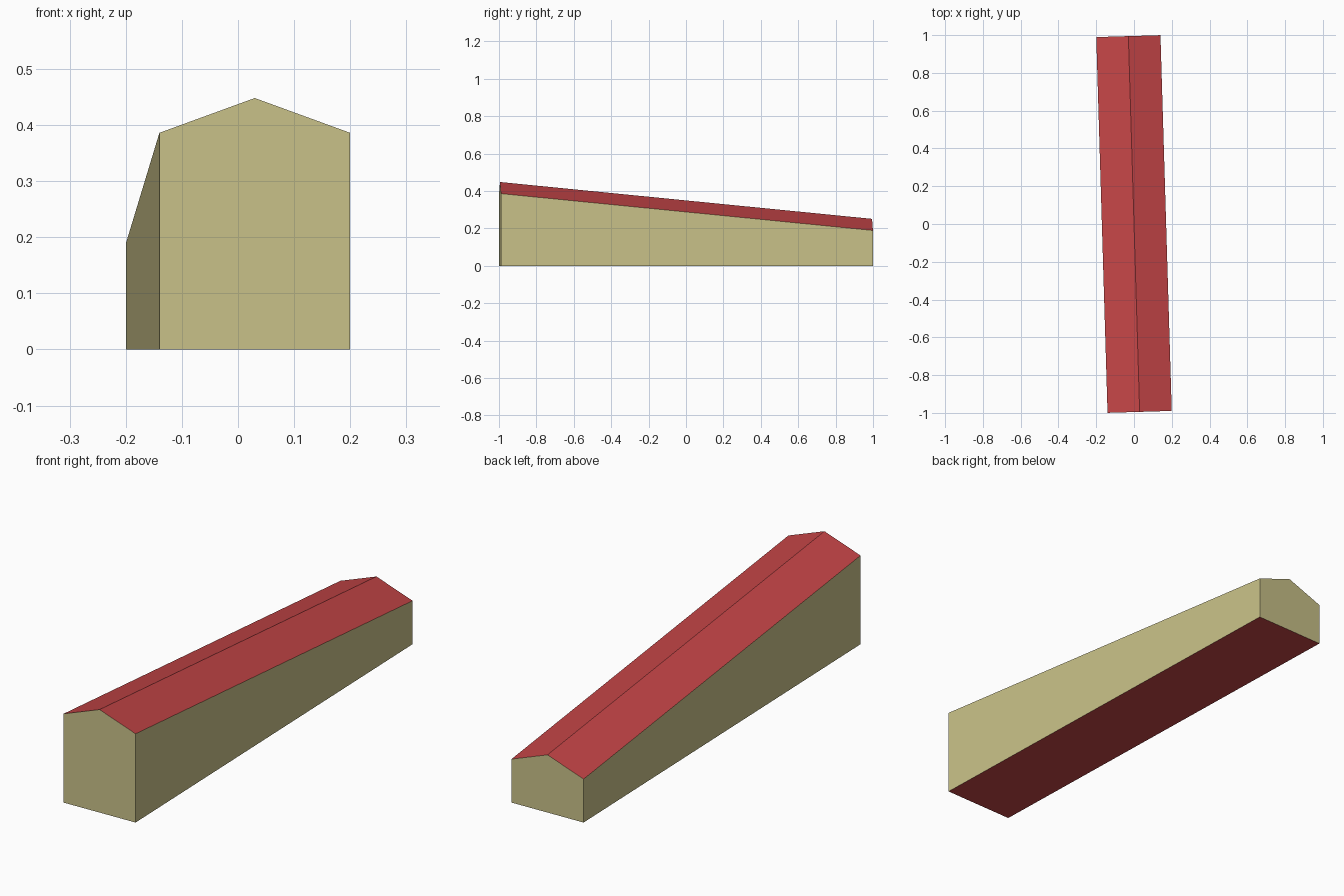
import bpy
import bmesh
import math
from mathutils import Matrix

if "Cube" in bpy.data.objects:
    bpy.data.objects.remove(bpy.data.objects["Cube"], do_unlink=True)


def make_material(name, rgb):
    mat = bpy.data.materials.new(name)
    mat.use_nodes = True
    mat.diffuse_color = (*rgb, 1)
    mat.node_tree.nodes["Principled BSDF"].inputs["Base Color"].default_value = (*rgb, 1)
    return mat


HALF_WIDTH = 0.17
HALF_LENGTH = 0.995
GABLE = 0.062
TURN = math.radians(1.72)


def gable_ring(bm, y, eave):
    """Five-sided gable outline standing on the ground."""
    w = HALF_WIDTH
    outline = [(-w, 0), (w, 0), (w, eave), (0, eave + GABLE), (-w, eave)]
    return [bm.verts.new((x, y, z)) for x, z in outline]


# Long gabled hall whose roof drops from front to back
bm = bmesh.new()
front = gable_ring(bm, -HALF_LENGTH, 0.386)
back = gable_ring(bm, HALF_LENGTH, 0.189)
bm.faces.new(front)
bm.faces.new(reversed(back))
for i in range(len(front)):
    j = (i + 1) % len(front)
    bm.faces.new((front[i], front[j], back[j], back[i]))
bmesh.ops.recalc_face_normals(bm, faces=bm.faces)
bm.transform(Matrix.Rotation(TURN, 4, "Z"))

# Roof slopes and underside are red, upright walls are sand
for face in bm.faces:
    face.material_index = 1 if abs(face.normal.z) > 0.5 else 0

mesh = bpy.data.meshes.new("gabled_hall")
bm.to_mesh(mesh)
bm.free()
mesh.materials.append(make_material("sand wall", (0.59, 0.54, 0.25)))
mesh.materials.append(make_material("red roof", (0.54, 0.058, 0.061)))
hall = bpy.data.objects.new("gabled_hall", mesh)
bpy.context.collection.objects.link(hall)
